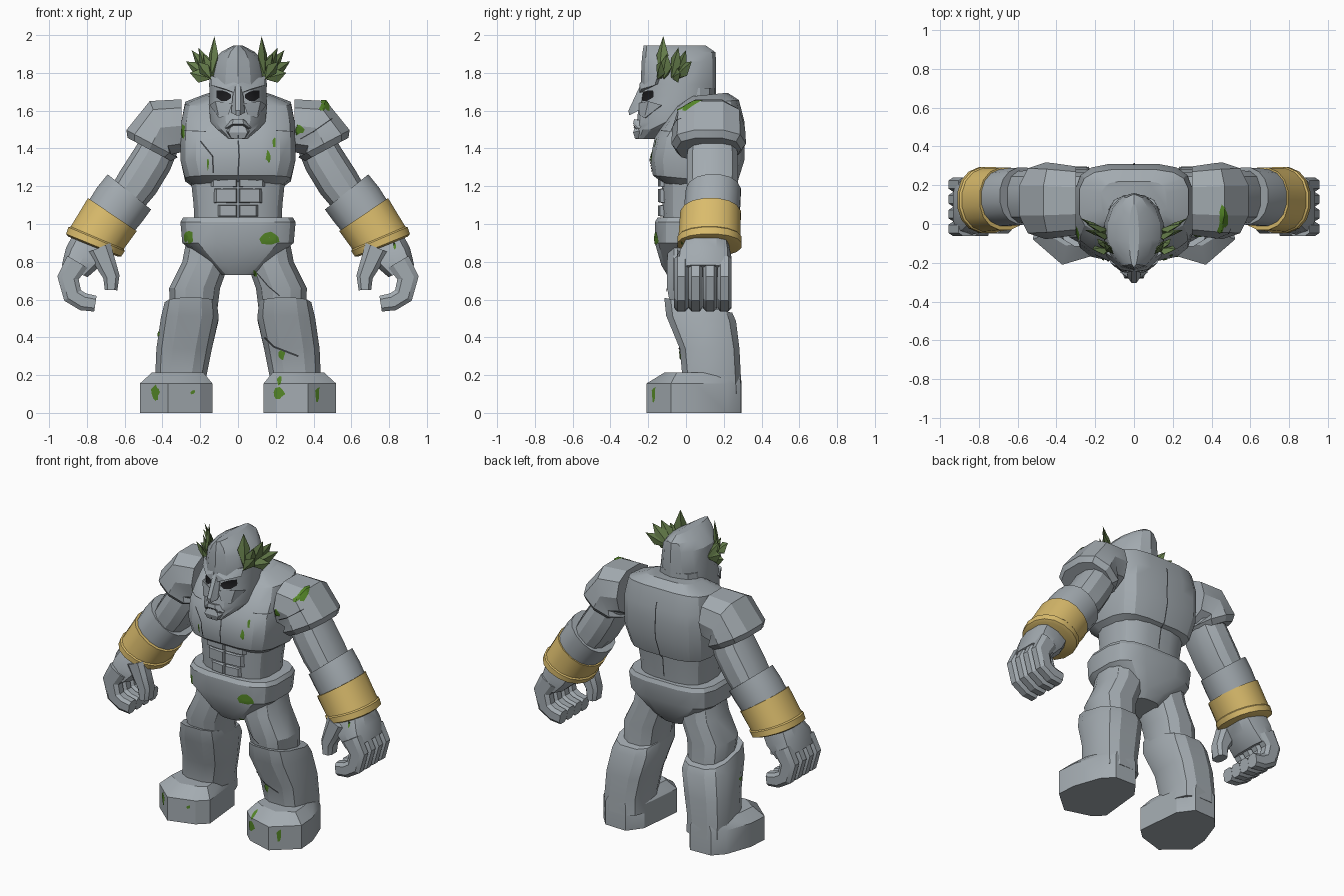
import bpy, bmesh, random
from math import sin, cos, pi, atan2, radians
from mathutils import Vector
from mathutils.bvhtree import BVHTree

random.seed(4)
if "Cube" in bpy.data.objects:
    bpy.data.objects.remove(bpy.data.objects["Cube"], do_unlink=True)


def material(name, r, g, b):
    m = bpy.data.materials.new(name)
    m.use_nodes = True
    m.diffuse_color = (r, g, b, 1)
    node = next(n for n in m.node_tree.nodes if n.type == 'BSDF_PRINCIPLED')
    node.inputs["Base Color"].default_value = (r, g, b, 1)
    node.inputs["Roughness"].default_value = .8
    return m


stone = material("grey stone", .365, .405, .435)
gold = material("pale gold", .7, .5, .15)
olive = material("olive leaf", .14, .22, .075)
moss = material("bright moss", .09, .24, .02)
crack = material("dark crack", .05, .055, .06)
black = material("eye black", .012, .012, .014)
built = []


def finish(name, bm, mat):
    bmesh.ops.recalc_face_normals(bm, faces=bm.faces)
    me = bpy.data.meshes.new(name)
    bm.to_mesh(me)
    bm.free()
    me.materials.append(mat)
    ob = bpy.data.objects.new(name, me)
    bpy.context.scene.collection.objects.link(ob)
    built.append(ob)


def loft(name, rings, mat=stone, n=12, power=2.5, side=1):
    """Skin squarish ovals: (x, y, z, tilt in degrees, half width, half depth[, shear])."""
    bm = bmesh.new()
    loops = []
    top = cos(pi / n) ** (2 / power)
    for x, y, z, tilt, rx, ry, *k in rings:
        t, k = radians(tilt), (k[0] if k else 0)
        loop = []
        for i in range(n):
            a = (i + .5) * 2 * pi / n
            c, s = cos(a), sin(a)
            u = rx * abs(c) ** (2 / power) * (1 if c > 0 else -1) / top
            v = ry * abs(s) ** (2 / power) * (1 if s > 0 else -1) / top
            loop.append(bm.verts.new((side * (x + u * cos(t)), y + v, z + u * sin(t) + k * v)))
        loops.append(loop)
    for lo, hi in zip(loops, loops[1:]):
        for i in range(n):
            j = (i + 1) % n
            bm.faces.new((lo[i], lo[j], hi[j], hi[i]))
    bm.faces.new(loops[0])
    bm.faces.new(loops[-1])
    finish(name, bm, mat)


def stack(name, levels, **kw):
    """Centred loft from levels: (z, half width, front y, back y[, shear])."""
    loft(name, [(0, (f + b) / 2, z, 0, w, (b - f) / 2, *k) for z, w, f, b, *k in levels], **kw)


def digit(name, path, y, r, ry, side, taper=.08):
    """Jointed finger following a path of (x, z) points."""
    rings = []
    for i, (x, z) in enumerate(path):
        a, b = path[max(i - 1, 0)], path[min(i + 1, len(path) - 1)]
        rings.append((x, y, z, atan2(b[0] - a[0], a[1] - b[1]) * 180 / pi, r * (1 - taper * i), ry))
    loft(name, rings, n=8, power=3, side=side)


def hull(name, pts, mat=stone, side=1):
    bm = bmesh.new()
    for x, y, z in pts:
        bm.verts.new((x * side, y, z))
    res = bmesh.ops.convex_hull(bm, input=bm.verts)
    loose = [g for g in res["geom_interior"] if isinstance(g, bmesh.types.BMVert)]
    bmesh.ops.delete(bm, geom=loose, context='VERTS')
    bmesh.ops.dissolve_limit(bm, angle_limit=.02, verts=bm.verts, edges=bm.edges)
    finish(name, bm, mat)


# Torso
stack("chest", [(1.2, .235, -.12, .2, -.1), (1.235, .28, -.175, .27, -.1), (1.34, .305, -.19, .31),
                (1.46, .305, -.165, .31), (1.54, .3, -.11, .31), (1.64, .28, -.05, .28, .1),
                (1.685, .17, .02, .22, .1)], n=16, power=3.6)
stack("waist", [(1, .23, -.12, .22), (1.1, .235, -.125, .23), (1.24, .25, -.13, .25)], n=16, power=3)
stack("pelvis", [(.73, .09, -.1, .16), (.78, .15, -.13, .2), (.9, .295, -.165, .25),
                 (1.01, .305, -.165, .26), (1.035, .29, -.15, .25)], n=16, power=3.4)
stack("neck", [(1.4, .14, -.1, .15), (1.72, .13, -.08, .15)])

# Head and face
stack("head", [(1.45, .05, -.265, -.17), (1.5, .11, -.265, -.06), (1.54, .145, -.255, .13),
               (1.63, .155, -.245, .155), (1.68, .15, -.23, .155), (1.74, .153, -.235, .155),
               (1.86, .135, -.23, .155), (1.91, .09, -.225, .15), (1.945, .025, -.22, .1)], n=14, power=2)
hull("nose", [(w * s, y, z) for s in (1, -1) for w, y, z in
              ((.014, -.24, 1.74), (.012, -.305, 1.6), (.036, -.27, 1.59), (.026, -.235, 1.7),
               (.01, -.3, 1.575), (.03, -.15, 1.66))])
hull("upper_lip", [(w * s, y, z) for s in (1, -1) for w, y, z in
                   ((.025, -.275, 1.555), (.03, -.28, 1.53), (.07, -.25, 1.505), (.06, -.2, 1.54))])
hull("chin", [(w * s, y, z) for s in (1, -1) for w, y, z in
              ((.03, -.265, 1.535), (.05, -.28, 1.485), (.035, -.27, 1.452), (.07, -.22, 1.5), (.03, -.2, 1.45))])
for s, tag in ((1, "left"), (-1, "right")):
    hull(tag + "_brow", [(.006, -.25, 1.69), (.006, -.245, 1.745), (.143, -.15, 1.785),
                         (.143, -.165, 1.735), (.07, -.235, 1.715), (.08, -.1, 1.76)], side=s)
    hull(tag + "_cheek", [(.03, -.25, 1.64), (.12, -.2, 1.65), (.15, -.13, 1.63),
                          (.1, -.22, 1.56), (.05, -.25, 1.58), (.06, -.1, 1.6)], side=s)

    # Abdominal blocks
    for z, w, h in ((1.07, .115, .032), (1.15, .135, .04), (1.218, .15, .022)):
        hull(tag + "_abdominal", [(x, y, z + k * h * d) for k in (1, -1) for x, y, d in
                                  ((.004, -.12, 1), (w, -.1, 1), (.01, -.148, .85), (w - .02, -.138, .85))], side=s)

    # Legs
    plan = [(.135, -.1), (.2, -.16), (.37, -.21), (.52, -.08), (.51, .05), (.45, .22), (.385, .29),
            (.235, .295), (.165, .2)]
    hull(tag + "_foot", [(x, y, z) for x, y in plan for z in (0, .155)]
         + [(.3 + (x - .3) * .7, max(y, -.06 + (y + .1) * .5) * .97, .215) for x, y in plan], side=s)
    loft(tag + "_shin", [(.3, .14, .1, 0, .137, .155), (.302, .135, .2, 0, .136, .155),
                         (.285, .125, .34, 0, .147, .158), (.255, .08, .5, 0, .153, .185, -.08),
                         (.25, .065, .57, 0, .138, .18, -.22)], power=3, side=s)
    loft(tag + "_thigh", [(.235, .07, .5, 0, .12, .14), (.23, .05, .66, 0, .135, .15),
                          (.17, .05, .8, 0, .125, .15), (.15, .05, .93, 0, .12, .14)], side=s)

    # Arms
    loft(tag + "_shoulder", [(.3, .12, 1.52, 90, .14, .17), (.41, .12, 1.51, 68, .152, .185),
                             (.455, .12, 1.425, 28, .154, .19), (.47, .12, 1.395, 28, .13, .165)], n=10, side=s)
    loft(tag + "_upper_arm", [(.4, .14, 1.45, 30, .1, .12), (.455, .14, 1.34, 30, .11, .135),
                              (.53, .14, 1.22, 32, .112, .135), (.6, .14, 1.12, 34, .1, .13)], side=s)
    loft(tag + "_forearm", [(.575, .145, 1.17, 39, .148, .145), (.625, .14, 1.105, 36, .15, .147),
                            (.675, .135, 1.035, 34, .145, .145)], n=16, power=2.2, side=s)
    loft(tag + "_bracelet", [(.665, .13, 1.05, 34, .156, .16), (.75, .124, .92, 23, .152, .164)],
         gold, n=16, power=2.2, side=s)
    loft(tag + "_bracelet_rim", [(.744, .124, .93, 23, .148, .16), (.749, .124, .92, 23, .162, .17),
                                 (.764, .124, .888, 22, .158, .17), (.767, .124, .88, 22, .14, .15)],
         gold, n=16, power=2.2, side=s)

    # Hands
    loft(tag + "_palm", [(.77, .11, .91, 22, .108, .11), (.815, .095, .83, 25, .105, .14),
                         (.865, .09, .75, 25, .075, .145)], n=10, power=3, side=s)
    for i in range(4):
        digit(tag + "_finger", [(.85, .8), (.9, .715), (.876, .622), (.82, .588), (.755, .578)],
              -.025 + .076 * i, .062, .0375, s)
    digit(tag + "_thumb", [(.735, .875), (.7, .79), (.67, .72), (.672, .65)], .0, .064, .048, s, .16)

    # Wreath leaves: base y, then the tip
    for y0, *tip in ((-.13, .125, -.12, 1.995), (-.05, .275, .03, 1.86), (-.04, .245, .0, 1.92),
                     (-.07, .21, -.04, 1.935), (-.14, .215, -.13, 1.86), (-.11, .185, -.1, 1.9),
                     (-.06, .255, -.03, 1.8)):
        base, tip = Vector((.135, y0, 1.77)), Vector(tip)
        d = tip - base
        wide = d.cross(Vector((1, -.8, .2))).normalized() * .04
        thick = d.cross(wide).normalized() * .014
        mid = base + d * .55
        hull(tag + "_leaf", [base + thick, base - thick, tip, mid + wide, mid - wide,
                             mid + thick, mid - thick], olive, s)

# One surface for laying painted details on
verts, tris = [], []
for ob in built:
    start = len(verts)
    ob.data.calc_loop_triangles()
    verts += [v.co.copy() for v in ob.data.vertices]
    tris += [[start + i for i in t.vertices] for t in ob.data.loop_triangles]
surface = BVHTree.FromPolygons(verts, tris)
RAYS = {"front": (lambda u, v: (u, -3, v), (0, 1, 0)), "back": (lambda u, v: (u, 3, v), (0, -1, 0)),
        "top": (lambda u, v: (u, v, 3), (0, 0, -1)), "right": (lambda u, v: (-3, u, v), (1, 0, 0))}


def lay(name, strips, mat, face="front"):
    """Drape rows of flat points over the body as a thin skin."""
    origin, ray = RAYS[face][0], Vector(RAYS[face][1])
    bm = bmesh.new()
    rows = []
    for row in strips:
        hits = [surface.ray_cast(Vector(origin(u, v)), ray)[0] for u, v in row]
        rows.append([h and bm.verts.new(h - ray * .005) for h in hits])
    for a, b in zip(rows, rows[1:]):
        for quad in zip(a, a[1:], b[1:], b):
            if all(quad):
                depth = [p.co.dot(ray) for p in quad]
                if max(depth) - min(depth) < .06:
                    bm.faces.new(quad)
    finish(name, bm, mat)


def blob(u, v, w, h, face="front"):
    ragged = [random.uniform(.6, 1.25) for _ in range(9)]
    rows = [[(u + w * r * ragged[i % 9] * cos(i * 2 * pi / 9), v + h * r * ragged[i % 9] * sin(i * 2 * pi / 9))
             for i in range(10)] for r in (.02, .35, .7, 1)]
    lay("moss_patch", rows, moss, face)


def line(pts, width=.004, face="front", name="crack"):
    rows = []
    for a, b in zip(pts, pts[1:]):
        a, b = Vector(a), Vector(b)
        n = Vector((a.y - b.y, b.x - a.x)).normalized() * width
        for i in range(9):
            p = a.lerp(b, i / 8)
            rows.append([p + n, p - n])
    lay(name, rows, crack, face)


# Eyes and mouth
for s in (1, -1):
    lay("eye", [[(s * x, lo + (hi - lo) * k / 4) for k in range(5)] for x, lo, hi in
                ((.036, 1.668, 1.685), (.06, 1.652, 1.7), (.09, 1.652, 1.708), (.115, 1.67, 1.708))], black)
line([(-.055, 1.502), (-.025, 1.525), (.025, 1.525), (.055, 1.502)], .003, name="mouth")

# Cracks
line([(0, 1.47), (.006, 1.36), (0, 1.26)])
line([(-.2, 1.44), (-.135, 1.36), (-.13, 1.27)])
line([(-.29, 1.495), (-.17, 1.49)], .002)
line([(.2, 1.495), (.29, 1.49)], .002)
line([(.33, 1.45), (.4, 1.49), (.5, 1.56)], .003)
line([(.14, .4), (.19, .35), (.32, .3)], .005)
line([(.1, .74), (.16, .67), (.22, .62)], .003)
line([(0, 1.58), (.006, 1.4), (-.004, 1.24), (0, 1.06)], .004, "back")

# Moss
for spot in ((.165, .93, .065, .035), (-.265, .935, .032, .037), (.325, 1.5, .025, .03), (.45, 1.62, .02, .02),
             (.215, .1, .03, .032), (.42, .1, .012, .05), (-.44, .11, .022, .045), (-.24, .11, .012, .014),
             (.235, .31, .018, .026), (.22, .17, .012, .025), (.09, .735, .012, .02), (.83, .88, .008, .025),
             (.16, 1.36, .012, .04), (.19, 1.43, .01, .03), (-.16, 1.32, .006, .04), (-.29, 1.49, .01, .035)):
    blob(*spot)
blob(.465, .04, .022, .06, "top")
blob(.03, .42, .026, .013, "right")
blob(-.16, .11, .012, .04, "right")

# Shading
bpy.ops.object.select_all(action='DESELECT')
for ob in built:
    ob.select_set(True)
bpy.context.view_layer.objects.active = built[0]
bpy.ops.object.shade_smooth_by_angle(angle=radians(25))
